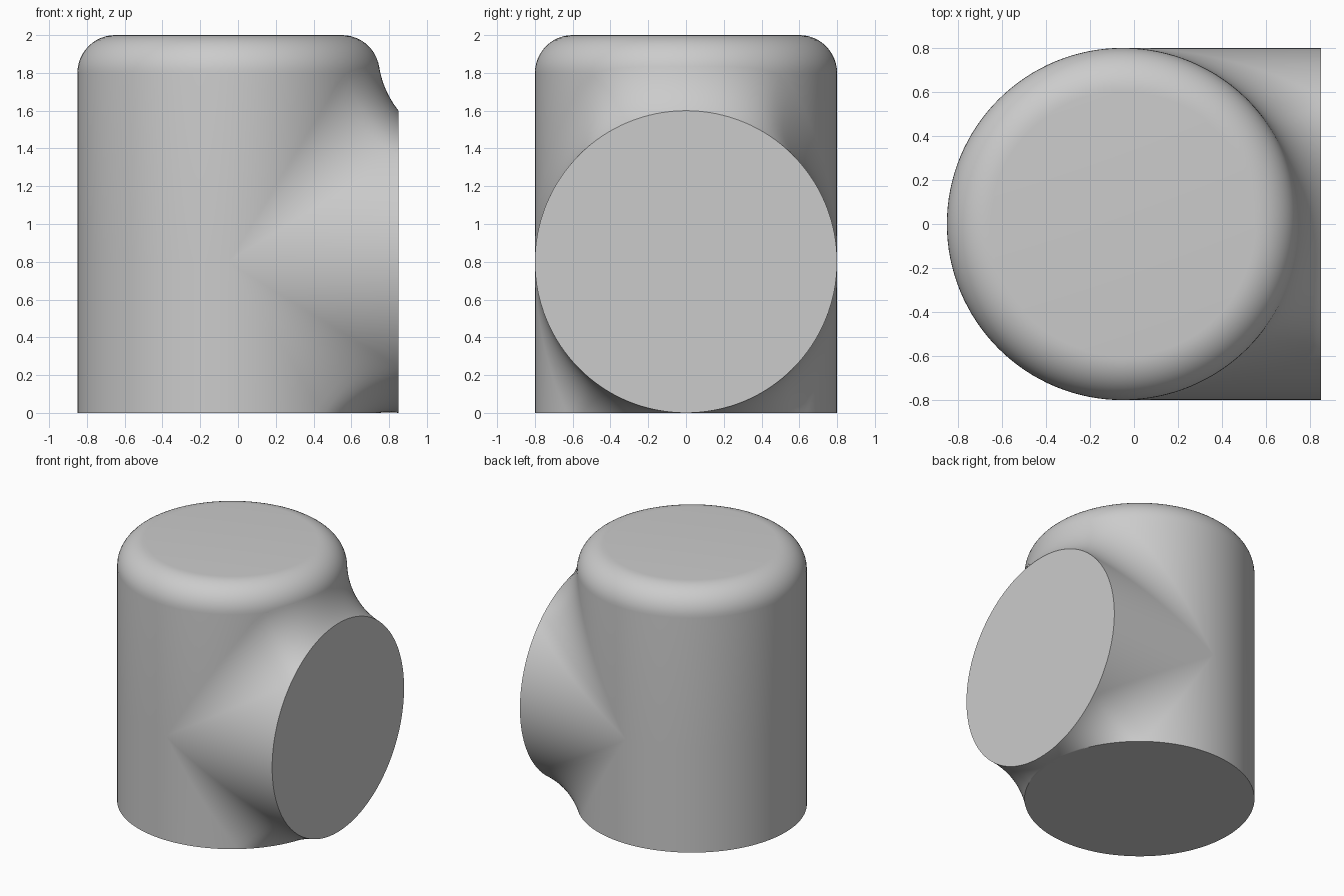
import bpy, bmesh, math
from mathutils import Vector

if "Cube" in bpy.data.objects:
    bpy.data.objects.remove(bpy.data.objects["Cube"])

R, ROUND, FIL = 0.8, 0.2, 0.5      # cylinder radius, top rounding, joint fillet
K = R + FIL
END = 0.9                          # outlet face distance from the main axis
TOP = 1.2                          # heights are relative to the outlet axis
N, ARC = 128, 20
OFFSET = Vector((-0.05, 0, 0.8))
angles = [-math.pi + 2 * math.pi * i / N for i in range(N + 1)]
half = [a for a in angles if abs(a) <= math.pi / 2 + 1e-6]

bm = bmesh.new()


def grid(rows):
    vs = [[bm.verts.new(p) for p in row] for row in rows]
    for r0, r1 in zip(vs, vs[1:]):
        for i in range(len(r0) - 1):
            bm.faces.new((r0[i], r0[i + 1], r1[i + 1], r1[i]))


def cap(points):
    bm.faces.new([bm.verts.new(p) for p in points])


def ring(r, z):
    return [Vector((r * math.cos(a), r * math.sin(a), z)) for a in angles]


def wall_row(height):
    return [Vector((R * math.cos(a), R * math.sin(a), height(K * max(math.cos(a), 0))))
            for a in angles]


def arc(c, a, b):
    """Points on a sphere of fillet radius around c, from a to b."""
    u, v = (a - c).normalized(), (b - c).normalized()
    w = u.angle(v, 0)
    if w < 1e-5:
        return [a.lerp(b, j / ARC) for j in range(ARC + 1)]
    return [c + FIL * (u * math.sin(w * (1 - j / ARC)) + v * math.sin(w * j / ARC)) / math.sin(w)
            for j in range(ARC + 1)]


def body_contact(c):
    """Distance and direction from the main body to point c."""
    p = Vector((c.x, c.y, 0))
    if c.z > TOP - ROUND:
        core = p.normalized() * (R - ROUND) + Vector((0, 0, TOP - ROUND))
        return (c - core).length - ROUND, (c - core).normalized()
    return p.length - R, p.normalized()


def upper_arc(f):
    radial = Vector((0, math.sin(f), math.cos(f)))
    s = K * math.cos(f)
    if s <= END:
        c = radial * K + Vector((s, 0, 0))
        b = radial * R + Vector((s, 0, 0))
    else:                          # the fillet rests on the outlet rim
        b = radial * R + Vector((END, 0, 0))
        lo, hi = 0.0, math.pi / 2
        for _ in range(40):
            m = (lo + hi) / 2
            c = b + FIL * (Vector((math.cos(m), 0, 0)) + radial * math.sin(m))
            if body_contact(c)[0] > FIL:
                lo = m
            else:
                hi = m
    return arc(c, c - FIL * body_contact(c)[1], b)


def lower_arc(f):
    s = K * math.cos(f)
    y = R * math.sin(f)
    a = Vector((R * math.cos(f), y, -min(s, R)))
    b = Vector((min(s, END), y, -R * math.cos(f)))
    mid, chord = (a + b) / 2, b - a
    out = Vector((s, K * math.sin(f), -s)) - mid
    if chord.length > 1e-6:
        out -= chord * (out.dot(chord) / chord.length_squared)
    c = mid + out.normalized() * math.sqrt(FIL ** 2 - chord.length_squared / 4)
    return arc(c, a, b)


# main upright cylinder: wall below and above the joint, rounded top, caps
grid([ring(R, -R), wall_row(lambda s: -min(s, R))])
grid([wall_row(lambda s: min(s, END)), ring(R, TOP - ROUND)])
grid([ring(R - ROUND + ROUND * math.cos(t), TOP - ROUND + ROUND * math.sin(t))
      for t in [math.pi / 2 * j / 12 for j in range(13)]])
cap(ring(R - ROUND, TOP)[:-1])
cap(ring(R, -R)[:-1][::-1])

# side outlet: remaining wall and flat end
rim = [Vector((END, R * math.sin(a), R * math.cos(a))) for a in angles]
root = [Vector((min(K * abs(math.cos(a)), END), p.y, p.z)) for a, p in zip(angles, rim)]
grid([rim, root])
cap(rim[:-1][::-1])

# joint fillets above and below the outlet
grid(list(zip(*[upper_arc(f) for f in half]))[::-1])
grid(list(zip(*[lower_arc(f) for f in half])))

bmesh.ops.remove_doubles(bm, verts=bm.verts, dist=1e-4)
bmesh.ops.dissolve_degenerate(bm, edges=bm.edges, dist=1e-5)
bmesh.ops.translate(bm, verts=bm.verts, vec=OFFSET)

mesh = bpy.data.meshes.new("tee_body")
bm.to_mesh(mesh)
bm.free()
grey = bpy.data.materials.new("plain grey")
grey.diffuse_color = (0.6, 0.6, 0.6, 1)
grey.use_nodes = True
grey.node_tree.nodes["Principled BSDF"].inputs["Base Color"].default_value = grey.diffuse_color
mesh.materials.append(grey)
obj = bpy.data.objects.new("tee_body", mesh)
bpy.context.collection.objects.link(obj)
bpy.context.view_layer.objects.active = obj
obj.select_set(True)
bpy.ops.object.shade_smooth_by_angle(angle=math.radians(30))
